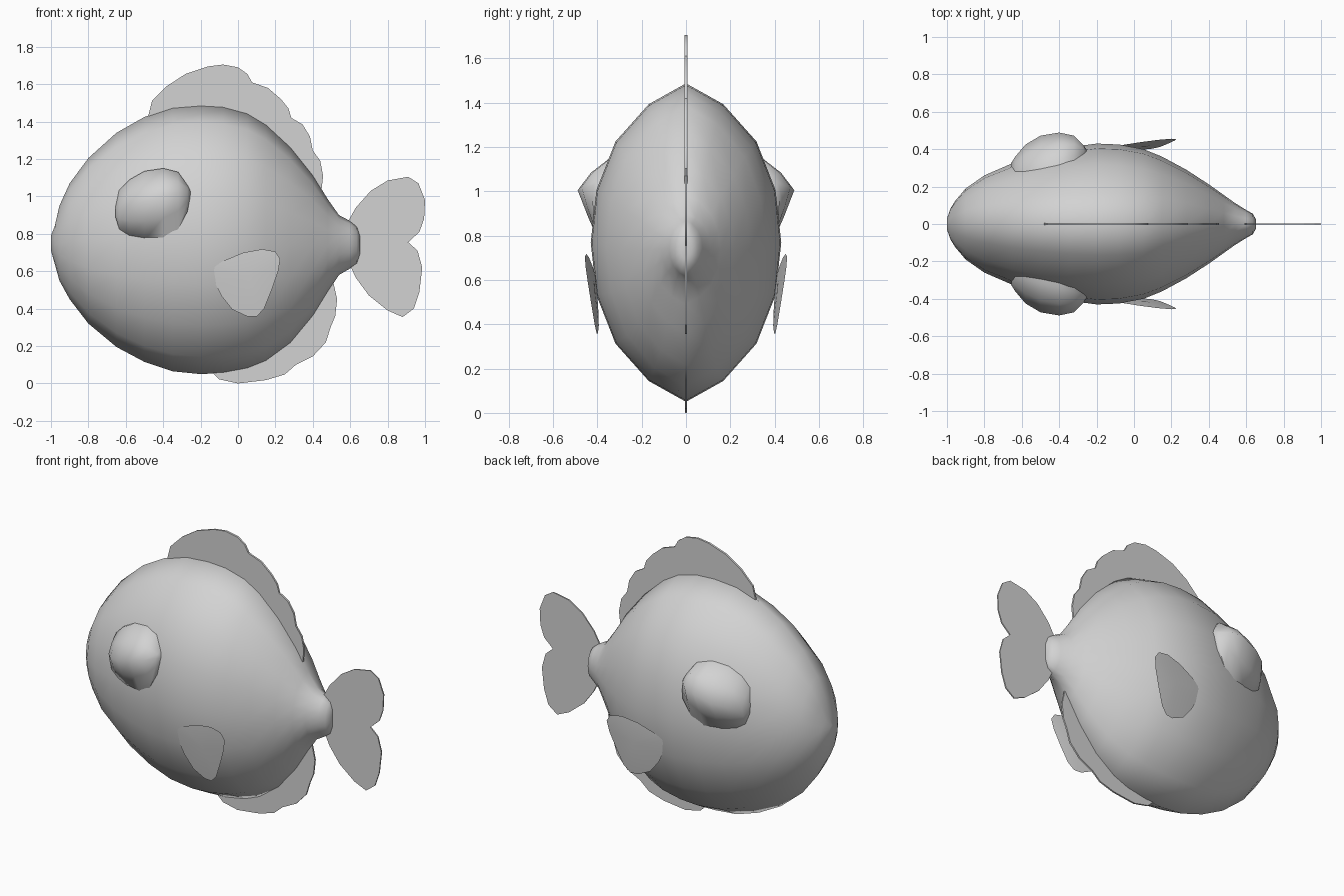
import bpy, bmesh, math

if "Cube" in bpy.data.objects:
    bpy.data.objects.remove(bpy.data.objects["Cube"])

grey = bpy.data.materials.new("plain_grey")
grey.diffuse_color = (0.65, 0.65, 0.65, 1)
grey.use_nodes = True
grey.node_tree.nodes["Principled BSDF"].inputs["Base Color"].default_value = grey.diffuse_color


def finish(bm, name, angle):
    bmesh.ops.recalc_face_normals(bm, faces=bm.faces[:])
    me = bpy.data.meshes.new(name)
    bm.to_mesh(me)
    bm.free()
    me.materials.append(grey)
    ob = bpy.data.objects.new(name, me)
    bpy.context.collection.objects.link(ob)
    bpy.ops.object.select_all(action='DESELECT')
    ob.select_set(True)
    bpy.context.view_layer.objects.active = ob
    bpy.ops.object.shade_smooth_by_angle(angle=math.radians(angle))
    return ob


# body: rings along x as (x, bottom, top, half width)
stations = [(-1, .71, .79, .03), (-.98, .64, .84, .085), (-.955, .55, .95, .125),
            (-.9, .45, 1.07, .19), (-.8, .32, 1.205, .26), (-.65, .195, 1.34, .325),
            (-.5, .115, 1.425, .372), (-.35, .065, 1.475, .41), (-.2, .05, 1.487, .43),
            (-.08, .056, 1.48, .425), (.05, .08, 1.445, .4), (.15, .12, 1.385, .36),
            (.28, .215, 1.265, .29), (.4, .36, 1.115, .212), (.48, .49, .985, .155),
            (.54, .58, .9, .112), (.6, .615, .868, .075), (.635, .64, .84, .055),
            (.652, .69, .79, .025)]
quarter = [(0, 1), (.39, .87), (.74, .635), (.94, .33), (1, 0)]
ring = quarter + [(a, -b) for a, b in quarter[-2::-1]]
ring += [(-a, b) for a, b in ring[-2:0:-1]]
bm = bmesh.new()
rings = []
for x, lo, hi, w in stations:
    c, h = (lo + hi) / 2, (hi - lo) / 2
    rings.append([bm.verts.new((x, a * w, c + b * h)) for a, b in ring])
n = len(ring)
for r, s in zip(rings, rings[1:]):
    for i in range(n):
        bm.faces.new((r[i], r[(i + 1) % n], s[(i + 1) % n], s[i]))
bm.faces.new(rings[0])
bm.faces.new(rings[-1])
finish(bm, "body", 60)


# thin centre-line fins
def flat_fin(name, outline, half):
    bm = bmesh.new()
    f = bm.faces.new([bm.verts.new((x, -half, z)) for x, z in outline])
    g = bmesh.ops.extrude_face_region(bm, geom=[f], use_keep_orig=True)
    for v in g["geom"]:
        if isinstance(v, bmesh.types.BMVert):
            v.co.y = half
    finish(bm, name, 30)


flat_fin("dorsal_fin", [
    (-.48, 1.43), (-.46, 1.51), (-.38, 1.59), (-.28, 1.655), (-.16, 1.695), (-.08, 1.705),
    (0, 1.69), (.05, 1.655), (.075, 1.61), (.16, 1.58), (.23, 1.52), (.27, 1.47),
    (.285, 1.42), (.345, 1.385), (.385, 1.32), (.4, 1.245), (.44, 1.19), (.455, 1.11),
    (.445, 1.02), (.3, 1.18), (.1, 1.36), (-.2, 1.44), (-.42, 1.4)], .006)
flat_fin("lower_fin", [
    (-.15, .07), (-.1, .022), (0, .0), (.15, .018), (.25, .048), (.31, .1), (.4, .145),
    (.47, .22), (.495, .3), (.52, .36), (.53, .45), (.51, .54), (.47, .55), (.38, .4),
    (.26, .25), (.12, .15), (-.02, .1)], .005)
flat_fin("tail_fin", [
    (.585, .86), (.63, .94), (.71, 1.03), (.8, 1.085), (.91, 1.105), (.965, 1.07),
    (1, .98), (.995, .88), (.97, .81), (.91, .755), (.96, .71), (.985, .62), (.97, .49),
    (.94, .4), (.88, .355), (.8, .39), (.7, .47), (.63, .565), (.595, .64), (.57, .75)], .004)

# side fins: leaning lens-shaped plates
side_outline = [(-.145, .61), (-.08, .655), (.03, .7), (.13, .718), (.2, .705), (.226, .665),
                (.215, .6), (.18, .5), (.14, .4), (.1, .358), (.05, .358), (-.03, .395),
                (-.09, .47), (-.12, .53)]


def side_fin(side, name):
    bm = bmesh.new()

    def point(x, z, bulge=0):
        return bm.verts.new((x, side * (.349 + .108 * x + .121 * z + bulge), z))
    rim = [point(x, z) for x, z in side_outline]
    for bulge in (-.012, .012):
        mid = point(.06, .57, bulge)
        for a, b in zip(rim, rim[1:] + rim[:1]):
            bm.faces.new((a, b, mid))
    finish(bm, name, 60)


# eyes: arched ridge with sloping sides, as (x, lower z, ridge z, upper z, ridge y)
eye_rows = [(-.655, .89, .925, .96, .325), (-.635, .825, .935, 1.035, .36),
            (-.58, .79, .95, 1.09, .425), (-.5, .765, .97, 1.135, .472),
            (-.4, .763, 1.005, 1.15, .489), (-.32, .825, 1.02, 1.13, .472),
            (-.27, .92, 1.025, 1.06, .42), (-.255, 1.0, 1.02, 1.035, .395)]


def eye(side, name):
    bm = bmesh.new()
    rows = []
    for x, lo, mid, hi, y in eye_rows:
        base = .3 + (x + .655) * .25
        yl, yh = min(base + .025, y), base - .02
        pts = [(yl - .1, lo), (yl, lo), ((yl + y) / 2 + .003, (lo + mid) / 2), (y, mid),
               (yh * .42 + y * .58, mid * .45 + hi * .55), (yh, hi), (yh - .1, hi)]
        rows.append([bm.verts.new((x, side * p, z)) for p, z in pts])
    for r, s in zip(rows, rows[1:]):
        for i in range(len(r) - 1):
            bm.faces.new((r[i], r[i + 1], s[i + 1], s[i]))
    bm.faces.new(rows[0])
    bm.faces.new(rows[-1])
    finish(bm, name, 60)


for side, label in ((-1, "near"), (1, "far")):
    side_fin(side, "side_fin_" + label)
    eye(side, "eye_" + label)
